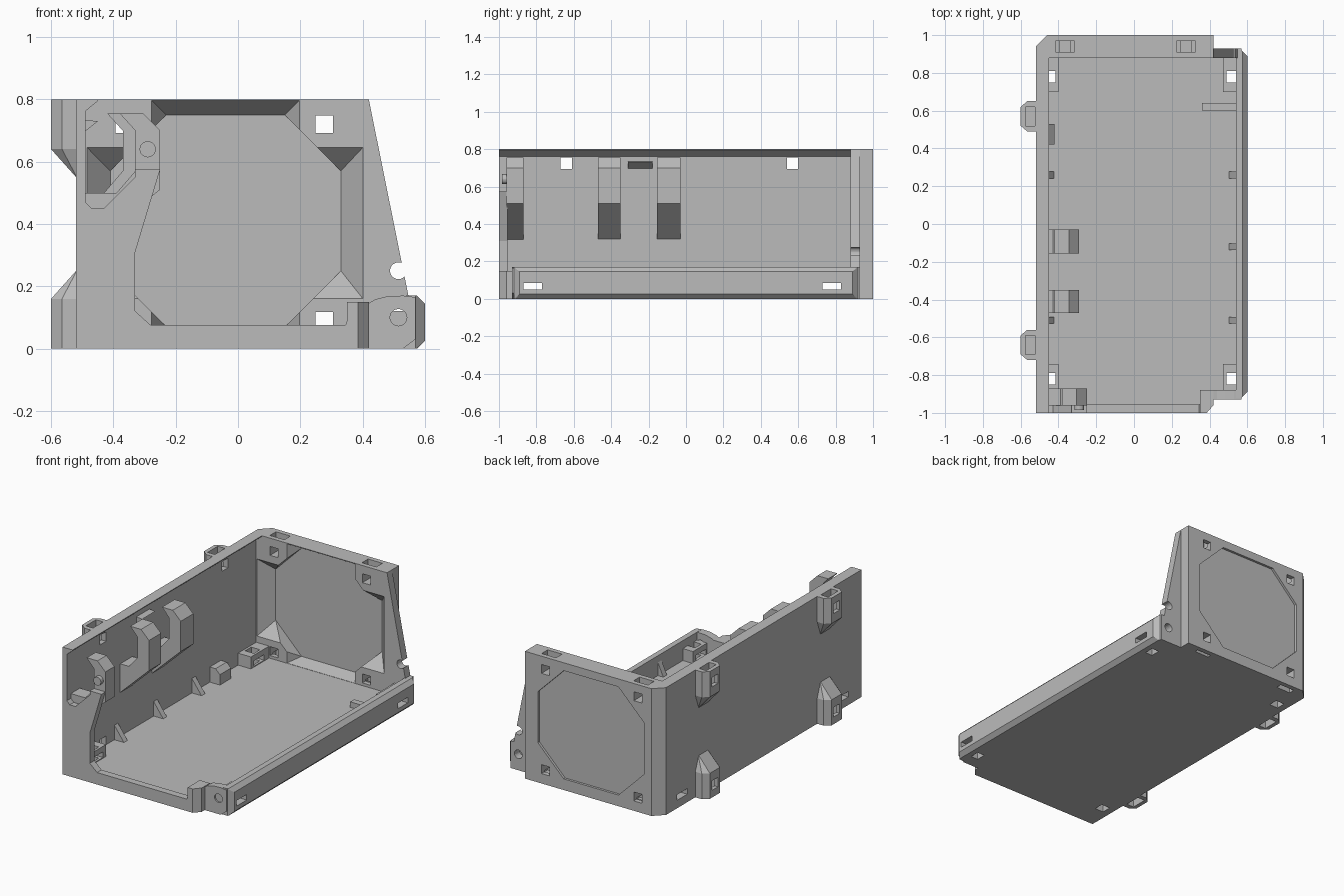
import bpy, bmesh, math
from mathutils import Vector

cube = bpy.data.objects.get("Cube")
if cube:
    bpy.data.objects.remove(cube, do_unlink=True)

grey = bpy.data.materials.new("plain grey")
grey.use_nodes = True
grey.diffuse_color = (0.5, 0.5, 0.5, 1)
grey.node_tree.nodes["Principled BSDF"].inputs["Base Color"].default_value = grey.diffuse_color


def finish(name, bm):
    bmesh.ops.recalc_face_normals(bm, faces=bm.faces)
    me = bpy.data.meshes.new(name)
    bm.to_mesh(me)
    bm.free()
    me.materials.append(grey)
    ob = bpy.data.objects.new(name, me)
    bpy.context.collection.objects.link(ob)
    return ob


def prism(name, profile, axis, lo, hi):
    """Extrude a 2D outline along an axis."""
    place = {"x": lambda a, b, t: (t, a, b), "y": lambda a, b, t: (a, t, b),
             "z": lambda a, b, t: (a, b, t)}[axis]
    bm = bmesh.new()
    rings = [[bm.verts.new(place(a, b, t)) for a, b in profile] for t in (lo, hi)]
    for r in rings:
        bm.faces.new(r)
    n = len(profile)
    for i in range(n):
        j = (i + 1) % n
        bm.faces.new((rings[0][i], rings[0][j], rings[1][j], rings[1][i]))
    return finish(name, bm)


def hull(name, points):
    bm = bmesh.new()
    vs = [bm.verts.new(p) for p in points]
    res = bmesh.ops.convex_hull(bm, input=vs)
    junk = [g for g in set(res["geom_interior"] + res["geom_unused"])
            if isinstance(g, bmesh.types.BMVert)]
    bmesh.ops.delete(bm, geom=junk, context="VERTS")
    bmesh.ops.dissolve_limit(bm, angle_limit=0.01, verts=bm.verts, edges=bm.edges)
    return finish(name, bm)


def rect(a0, a1, b0, b1):
    return [(a0, b0), (a1, b0), (a1, b1), (a0, b1)]


def box(name, x0, x1, y0, y1, z0, z1):
    return prism(name, rect(x0, x1, y0, y1), "z", z0, z1)


def circle(cx, cz, r, n=20):
    return [(cx + r * math.cos(k * math.tau / n), cz + r * math.sin(k * math.tau / n))
            for k in range(n)]


def cut(target, *cutters):
    """Subtract each cutter, then discard it."""
    for c in cutters:
        c.hide_render = True
        m = target.modifiers.new("cut", "BOOLEAN")
        m.operation, m.solver, m.object = "DIFFERENCE", "EXACT", c
        bpy.context.view_layer.objects.active = target
        with bpy.context.temp_override(object=target, active_object=target):
            bpy.ops.object.modifier_apply(modifier=m.name)
        bpy.data.objects.remove(c, do_unlink=True)


LUGS = (-0.64, 0.57)
ENDS = (-0.82, 0.78)
FLOOR_X = (-0.445, 0.52)


def side_holes():
    return [box("cutter", -0.7, 0.7, y - 0.05, y + 0.05, 0.05, 0.085) for y in ENDS]


# Floor with four square holes
floor = prism("floor", [(-0.51, -0.99), (0.37, -0.99), (0.41, -0.95), (0.41, -0.92), (0.57, -0.92),
                        (0.57, 0.92), (0.41, 0.92), (0.41, 0.95), (-0.51, 0.93)], "z", 0, 0.045)
cut(floor, *[box("cutter", x - 0.03, x + 0.03, y - 0.03, y + 0.03, -0.1, 0.3)
             for x in FLOOR_X for y in ENDS])

# Corner bosses round the floor holes
for y in ENDS:
    s = 1 if y > 0 else -1
    for x0, x1, x in ((-0.5, -0.4, FLOOR_X[0]), (0.47, 0.55, FLOOR_X[1])):
        boss = box("corner_boss", x0, x1, *sorted((y - s * 0.08, y + s * 0.1)), 0.03, 0.12)
        cut(boss, box("cutter", x - 0.03, x + 0.03, y - 0.03, y + 0.03, -0.1, 0.3), *side_holes())

# Tall side wall with overhanging rim
wall = box("side_wall", -0.52, -0.49, -1, 0.94, 0, 0.8)
cut(wall, *side_holes(),
    *[box("cutter", -0.7, -0.3, y - 0.03, y + 0.03, z - 0.03, z + 0.03)
      for y in LUGS for z in (0.725, 0.07)])
prism("wall_rim", [(-0.5, 0.8), (-0.45, 0.8), (-0.45, 0.795), (-0.49, 0.762), (-0.5, 0.762)],
      "y", -1, 0.9)

# Hollow lugs outside the wall, mirrored top and bottom
for y in LUGS:
    for upper in (True, False):
        z = lambda h: 0.8 - h if upper else h
        plan = [(-0.515, -0.08), (-0.565, -0.08), (-0.6, -0.05),
                (-0.6, 0.05), (-0.565, 0.08), (-0.515, 0.08)]
        pts = [(a, y + b, z(h)) for a, b in plan for h in (0, 0.16)]
        pts += [(-0.515, y + b, z(0.255)) for b in (-0.045, 0.045)]
        lug = hull("side_lug", pts)
        lo, hi = sorted((z(-0.1), z(0.13)))
        cut(lug, box("cutter", -0.575, -0.525, y - 0.05, y + 0.05, lo, hi),
            box("cutter", -0.7, -0.4, y - 0.03, y + 0.03, z(0.075) - 0.03, z(0.075) + 0.03))

# Back panel: eight-sided recess on both faces, flared inside
back = prism("back_panel", [(-0.52, 0.88), (0.42, 0.88), (0.42, 1), (-0.46, 1), (-0.52, 0.94)],
             "z", 0, 0.8)
X0, X1, Z0, Z1, C = -0.41, 0.33, 0.07, 0.75, 0.18
octagon = [(X0 + C, Z0), (X1 - C, Z0), (X1, Z0 + C), (X1, Z1 - C),
           (X1 - C, Z1), (X0 + C, Z1), (X0, Z1 - C), (X0, Z0 + C)]


def flare(inner, outer):
    return hull("cutter", [(a, 0.96, b) for a, b in inner] + [(a, 0.875, b) for a, b in outer])


cut(back, prism("cutter", octagon, "y", 0.86, 0.96),
    flare(rect(X0, X1, Z0 + C, Z1 - C), rect(-0.489, 0.405, 0.155, 0.65)),
    flare(rect(X0 + C, X1 - C, Z0, Z1), rect(-0.28, 0.2, 0.045, 0.799)),
    prism("cutter", octagon, "y", 0.985, 1.1))
cut(back, *[box("cutter", x - 0.028, x + 0.028, 0.8, 1.1, z - 0.028, z + 0.028)
            for x in (-0.365, 0.277) for z in (0.09, 0.72)],
    *[box("cutter", x - 0.05, x + 0.05, 0.91, 0.97, z, z + 0.12)
      for x in (-0.365, 0.275) for z in (-0.05, 0.73)])

# Sloping gusset beside the back panel
gusset = prism("back_gusset", [(0.41, 0), (0.57, 0), (0.57, 0.17), (0.547, 0.17), (0.42, 0.8),
                               (0.41, 0.8)], "y", 0.88, 0.93)
cut(gusset, *[prism("cutter", circle(0.515, z, 0.027), "y", 0.8, 1) for z in (0.1, 0.25)])

# Front wall with cut-away opening
prism("front_wall", [(-0.52, 0), (0.36, 0), (0.36, 0.12), (0.345, 0.075), (-0.28, 0.075),
                     (-0.33, 0.12), (-0.33, 0.31), (-0.25, 0.575), (-0.33, 0.575), (-0.33, 0.55),
                     (-0.43, 0.45), (-0.47, 0.45), (-0.49, 0.47), (-0.49, 0.8), (-0.52, 0.8)],
      "y", -1, -0.955)
prism("front_post", [(0.35, -0.88), (0.35, -1), (0.385, -1), (0.42, -0.96), (0.42, -0.88)],
      "z", 0, 0.15)

# Low side lip with bevelled edges and ends
lip_pts = []
for s in (-1, 1):
    lip_pts += [(0.54, s * 0.92, z) for z in (0, 0.17)]
    lip_pts += [(0.57, s * 0.92, z) for z in (0, 0.17)]
    lip_pts += [(0.575, s * 0.91, z) for z in (0, 0.17)]
    lip_pts += [(0.6, s * 0.89, z) for z in (0.025, 0.145)]
lip = hull("side_lip", lip_pts)
cut(lip, *side_holes())

# Rounded hinge ear at the front end of the lip
ear = prism("hinge_ear", [(0.41, 0), (0.53, 0), (0.57, 0.03), (0.57, 0.165), (0.53, 0.17),
                          (0.48, 0.168), (0.44, 0.158), (0.41, 0.14)], "y", -0.93, -0.88)
cut(ear, prism("cutter", circle(0.515, 0.1, 0.027), "y", -1, -0.8))

# Curved clips on the wall
for name, y0, y1, dx in (("front_clip", -0.96, -0.87, 0.04), ("wall_clip", -0.47, -0.35, 0),
                         ("wall_clip", -0.155, -0.03, 0)):
    arm = [(-0.29, 0.51), (-0.29, 0.7), (-0.345, 0.755), (-0.42, 0.755), (-0.37, 0.7),
           (-0.37, 0.57), (-0.43, 0.5)]
    prism(name, [(-0.5, 0.31)] + [(a + dx, b) for a, b in arm] + [(-0.5, 0.5)], "y", y0, y1)
prism("clip_peg", circle(-0.29, 0.64, 0.026), "y", -0.985, -0.95)

# Wedge between the clips
prism("wall_wedge", [(-0.5, 0.69), (-0.45, 0.73), (-0.5, 0.735)], "y", -0.31, -0.18)

# Triangular ribs along both long edges
for y in (-0.51, -0.12, 0.26):
    prism("left_rib", [(-0.5, 0.04), (-0.42, 0.04), (-0.5, 0.15)], "y", y - 0.018, y + 0.018)
    prism("right_rib", [(0.55, 0.04), (0.5, 0.04), (0.55, 0.15)], "y", y - 0.018, y + 0.018)

# Small floor fittings
prism("left_catch", [(-0.5, 0.04), (-0.42, 0.04), (-0.42, 0.11), (-0.45, 0.14), (-0.5, 0.14)],
      "y", 0.42, 0.53)
box("cross_bar", 0.36, 0.55, 0.6, 0.64, 0.04, 0.08)
